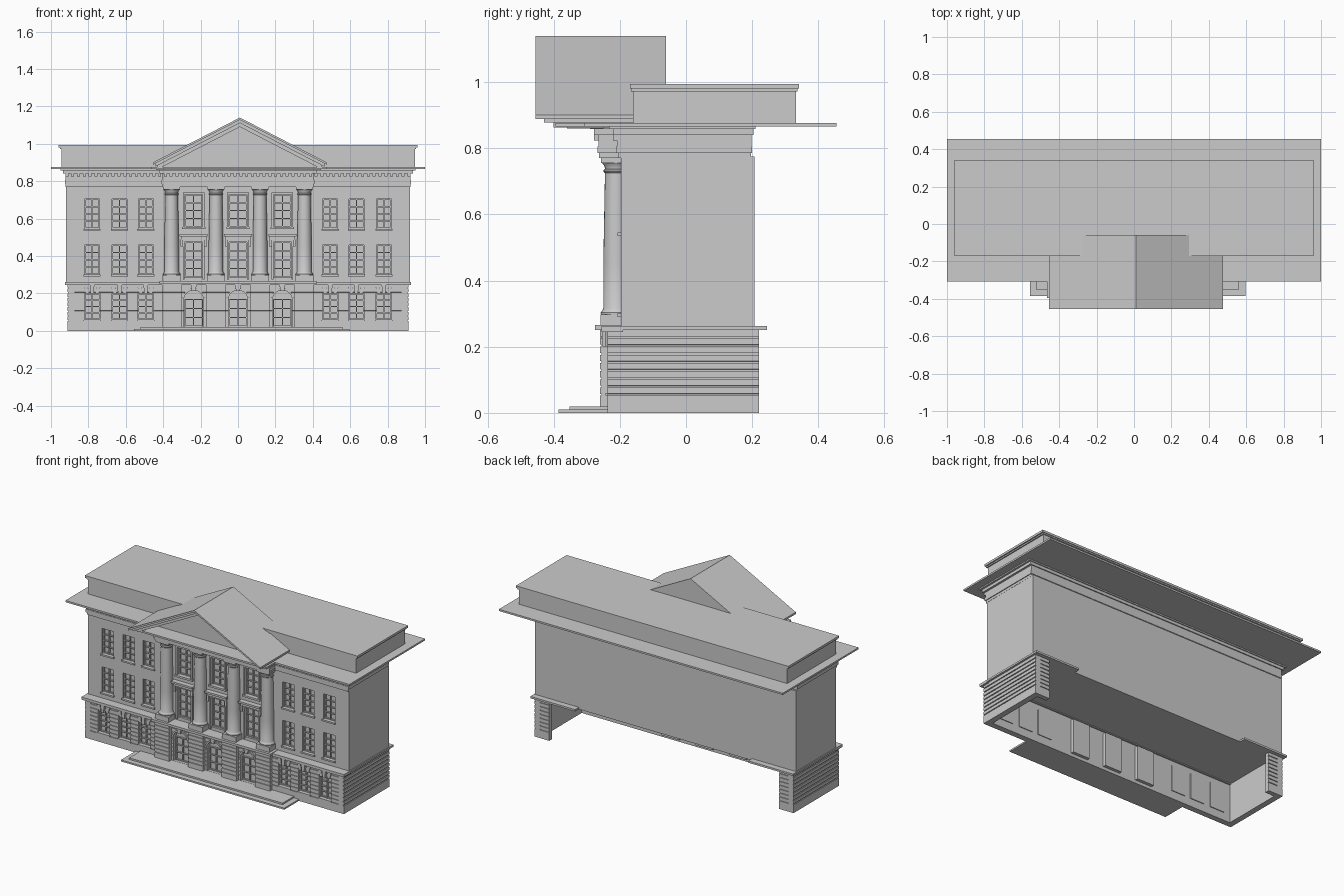
import bpy, bmesh, math
from mathutils import Matrix

if "Cube" in bpy.data.objects:
    bpy.data.objects.remove(bpy.data.objects["Cube"])


def prism(bm, pts, axis, a, b):
    """Extrude a closed 2D outline along x (pts = y,z), y (pts = x,z)."""
    put = (lambda p, t: (t, p[0], p[1])) if axis == 'x' else (lambda p, t: (p[0], t, p[1]))
    lo = [bm.verts.new(put(p, a)) for p in pts]
    hi = [bm.verts.new(put(p, b)) for p in pts]
    n = len(pts)
    faces = [bm.faces.new(lo), bm.faces.new(hi[::-1])]
    for i in range(n):
        j = (i + 1) % n
        faces.append(bm.faces.new((lo[j], lo[i], hi[i], hi[j])))
    bmesh.ops.recalc_face_normals(bm, faces=faces)


def box(bm, x0, x1, y0, y1, z0, z1):
    prism(bm, [(x0, z0), (x1, z0), (x1, z1), (x0, z1)], 'y', y0, y1)


def finish(bm, name):
    me = bpy.data.meshes.new(name)
    bm.to_mesh(me)
    bm.free()
    ob = bpy.data.objects.new(name, me)
    bpy.context.collection.objects.link(ob)
    return ob


def boxes(name, rows):
    bm = bmesh.new()
    for r in rows:
        box(bm, *r)
    return finish(bm, name)


def cut(ob, cutter):
    mod = ob.modifiers.new("openings", 'BOOLEAN')
    mod.operation, mod.solver, mod.object = 'DIFFERENCE', 'EXACT', cutter
    dg = bpy.context.evaluated_depsgraph_get()
    me = bpy.data.meshes.new_from_object(ob.evaluated_get(dg))
    ob.modifiers.clear()
    ob.data = me
    bpy.data.objects.remove(cutter)


def courses(front, back, groove=0.005):
    """Wall section with a plinth and grooved stone courses."""
    s = 1 if back > front else -1
    pts = [(back, 0), (front, 0), (front, 0.052)]
    h = (0.25 - 0.052) / 8
    for i in range(8):
        z = 0.052 + i * h
        pts += [(front + s * groove, z), (front + s * groove, z + 0.005), (front, z + 0.006)]
        pts.append((front, z + h))
    return pts + [(back, 0.25)]


def arch(cx, w, z0, spring, n=12):
    return [(cx - w, z0), (cx + w, z0)] + [
        (cx + w * math.cos(math.pi * i / n), spring + w * math.sin(math.pi * i / n)) for i in range(n + 1)]


WING = [s * x for s in (-1, 1) for x in (0.493, 0.633, 0.78)]
BAYS = [-0.237, 0, 0.237]
COLS = [-0.355, -0.118, 0.118, 0.355]

# Steps
boxes("entrance_steps", [(-0.555, 0.595, -0.385, -0.2, 0, 0.01), (-0.52, 0.56, -0.352, -0.2, 0.01, 0.02)])

# Ground floor front wall with window and arch openings
bm = bmesh.new()
prism(bm, courses(-0.237, -0.2), 'x', -0.905, 0.905)
wall = finish(bm, "ground_front_wall")
bm = bmesh.new()
for x in WING:
    box(bm, x - 0.042, x + 0.042, -0.3, -0.1, 0.06, 0.2)
for x in BAYS:
    prism(bm, arch(x, 0.052, 0.021, 0.165), 'y', -0.3, -0.1)
cut(wall, finish(bm, "wall_cutter"))

# Ground side walls and short rear returns
bm = bmesh.new()
for s in (-1, 1):
    prism(bm, courses(s * 0.912, s * 0.875), 'y', -0.237, 0.22)
    prism(bm, courses(0.22, 0.19), 'x', *sorted((s * 0.81, s * 0.905)))
finish(bm, "ground_side_walls")

# Rusticated piers below the columns
bm = bmesh.new()
for x in COLS:
    prism(bm, courses(-0.26, -0.21), 'x', x - 0.052, x + 0.052)
finish(bm, "column_piers")

# Belt course
belt = [(-0.925, 0.925, -0.255, -0.19, 0.245, 0.262), (-0.42, 0.42, -0.275, -0.19, 0.25, 0.265)]
for s in (-1, 1):
    a, b = sorted((s * 0.61, s * 0.925))
    belt.append((a, b, -0.2, 0.245, 0.25, 0.262))
boxes("belt_course", belt)

# Upper body with recessed windows
body = boxes("upper_body", [(-0.92, 0.92, -0.197, 0.207, 0.25, 0.775)])
rows = []
for x in WING:
    rows += [(x - 0.04, x + 0.04, -0.3, -0.175, z, z + 0.16) for z in (0.3, 0.545)]
for x in BAYS:
    rows += [(x - 0.048, x + 0.048, -0.3, -0.175, 0.285, 0.475), (x - 0.048, x + 0.048, -0.3, -0.175, 0.555, 0.73)]
cut(body, boxes("body_cutter", rows))


def sash(bm, x, w, z0, z1, y, nz):
    """Frame plus glazing bars."""
    t = 0.006
    for sx in (-1, 1):
        box(bm, *sorted((x + sx * w, x + sx * (w - t))), y - 0.008, y + 0.004, z0, z1)
    box(bm, x - 0.003, x + 0.003, y - 0.008, y + 0.004, z0, z1)
    for i in range(nz + 1):
        z = z0 + (z1 - z0 - t) * i / nz
        box(bm, x - w, x + w, y - 0.006, y + 0.004, z, z + t)


bm = bmesh.new()
for x in WING:
    sash(bm, x, 0.042, 0.06, 0.2, -0.213, 4)
    for z in (0.3, 0.545):
        sash(bm, x, 0.04, z, z + 0.16, -0.178, 4)
for x in BAYS:
    sash(bm, x, 0.048, 0.285, 0.475, -0.178, 4)
    sash(bm, x, 0.048, 0.555, 0.73, -0.178, 4)
    sash(bm, x, 0.05, 0.021, 0.17, -0.213, 3)
finish(bm, "window_sashes")

# Panes and doors behind the ground openings
boxes("ground_panes", [(x - 0.05, x + 0.05, -0.21, -0.195, 0.05, 0.21) for x in WING] +
      [(x - 0.06, x + 0.06, -0.21, -0.18, 0.02, 0.235) for x in BAYS])

# Sills, surrounds, hoods and brackets
rows = []
for x in WING:
    rows += [(x - 0.046, x + 0.046, -0.207, -0.19, z - 0.01, z) for z in (0.3, 0.545)]
    rows.append((x - 0.046, x + 0.046, -0.243, -0.21, 0.052, 0.06))
for x in BAYS:
    for z0, z1 in ((0.275, 0.485), (0.55, 0.74)):
        rows += [(*sorted((x + s * 0.048, x + s * 0.058)), -0.207, -0.19, z0, z1) for s in (-1, 1)]
        rows.append((x - 0.058, x + 0.058, -0.207, -0.19, z1 - 0.01, z1))
    rows.append((x - 0.062, x + 0.062, -0.212, -0.19, 0.543, 0.555))
    rows += [(x - 0.068, x + 0.068, -0.215, -0.19, 0.485, 0.505), (x - 0.075, x + 0.075, -0.23, -0.19, 0.505, 0.517)]
    rows += [(x + s * 0.063 - 0.007, x + s * 0.063 + 0.007, -0.217, -0.19, 0.45, 0.487) for s in (-1, 1)]
boxes("window_trim", rows)

# Arch surrounds and keystones
bm = bmesh.new()
for x in BAYS:
    inner, outer = arch(x, 0.052, 0.021, 0.165)[2:], arch(x, 0.062, 0.021, 0.165)[2:]
    prism(bm, outer + inner[::-1], 'y', -0.245, -0.225)
    prism(bm, [(x - 0.01, 0.212), (x + 0.01, 0.212), (x + 0.017, 0.255), (x - 0.017, 0.255)], 'y', -0.258, -0.225)
for x in WING:
    for d in (-0.026, 0, 0.026):
        lean = d * 0.35
        prism(bm, [(x + d - 0.009, 0.2), (x + d + 0.009, 0.2), (x + d + lean + 0.012, 0.245),
                   (x + d + lean - 0.012, 0.245)], 'y', -0.252 if d == 0 else -0.243, -0.225)
finish(bm, "arches_and_keystones")

# Columns: lathed shaft, square base and abacus
profile = [(0, 0.295), (0.046, 0.295), (0.047, 0.303), (0.042, 0.31), (0.039, 0.316), (0.039, 0.45), (0.034, 0.725),
           (0.038, 0.729), (0.038, 0.734), (0.034, 0.737), (0.035, 0.745), (0.042, 0.755), (0, 0.755)]
for i, x in enumerate(COLS):
    bm = bmesh.new()
    vs = [bm.verts.new((r, 0, z)) for r, z in profile]
    es = [bm.edges.new(p) for p in zip(vs, vs[1:])]
    bmesh.ops.spin(bm, geom=vs + es, axis=(0, 0, 1), cent=(0, 0, 0), angle=2 * math.pi, steps=24)
    bmesh.ops.remove_doubles(bm, verts=bm.verts, dist=1e-5)
    bmesh.ops.recalc_face_normals(bm, faces=bm.faces)
    bm.transform(Matrix.Translation((x, -0.211, 0)))
    ob = finish(bm, f"column_{i + 1}")
    bpy.context.view_layer.objects.active = ob
    ob.select_set(True)
    bpy.ops.object.shade_smooth_by_angle(angle=math.radians(30))
    ob.select_set(False)
boxes("column_bases_and_capitals",
      [(x - 0.048, x + 0.048, -0.259, -0.19, 0.262, 0.297) for x in COLS] +
      [(x - 0.045, x + 0.045, -0.257, -0.19, 0.755, 0.772) for x in COLS])

# Entablature, stepping forward over the portico
rows = []
for z0, z1, d in ((0.77, 0.785, 0.003), (0.785, 0.805, 0.008), (0.805, 0.84, 0.005), (0.84, 0.858, 0.018), (0.858, 0.866, 0.03)):
    rows.append((-0.918 - d, 0.918 + d, -0.203 - d, 0.195 + d / 2, z0, z1))
    rows.append((-0.402 - d, 0.402 + d, -0.26 - d, -0.19, z0, z1))
boxes("entablature", rows)
rows = []
for i in range(60):
    x = -0.915 + i * 0.031
    y = -0.27 if abs(x) < 0.4 else -0.213
    rows.append((x - 0.008, x + 0.008, y - 0.008, y + 0.02, 0.824, 0.841))
boxes("dentils", rows)

# Cornice plate and attic
boxes("cornice_plate", [(-1, 1, -0.308, 0.455, 0.866, 0.877), (-0.465, 0.475, -0.395, -0.25, 0.866, 0.877),
                        (-0.435, 0.445, -0.36, -0.25, 0.86, 0.867)])
boxes("attic", [(-0.945, 0.945, -0.16, 0.332, 0.875, 0.975), (-0.952, 0.952, -0.166, 0.337, 0.972, 0.98),
                (-0.96, 0.96, -0.17, 0.341, 0.98, 0.994)])

# Pediment: layered raking cornice and recessed tympanum
bm = bmesh.new()
cx, slope = 0.01, 0.24 / 0.465
for w, top, t, y in ((0.465, 1.14, 0.012, -0.455), (0.452, 1.129, 0.018, -0.43), (0.44, 1.112, 0.022, -0.4)):
    e = top - slope * w
    prism(bm, [(cx - w, e), (cx, top), (cx + w, e), (cx + w, e - t), (cx, top - t), (cx - w, e - t)], 'y', y, -0.06)
finish(bm, "pediment_roof")
bm = bmesh.new()
prism(bm, [(cx - 0.43, 0.872), (cx + 0.43, 0.872), (cx, 1.098)], 'y', -0.29, -0.061)
finish(bm, "tympanum")
